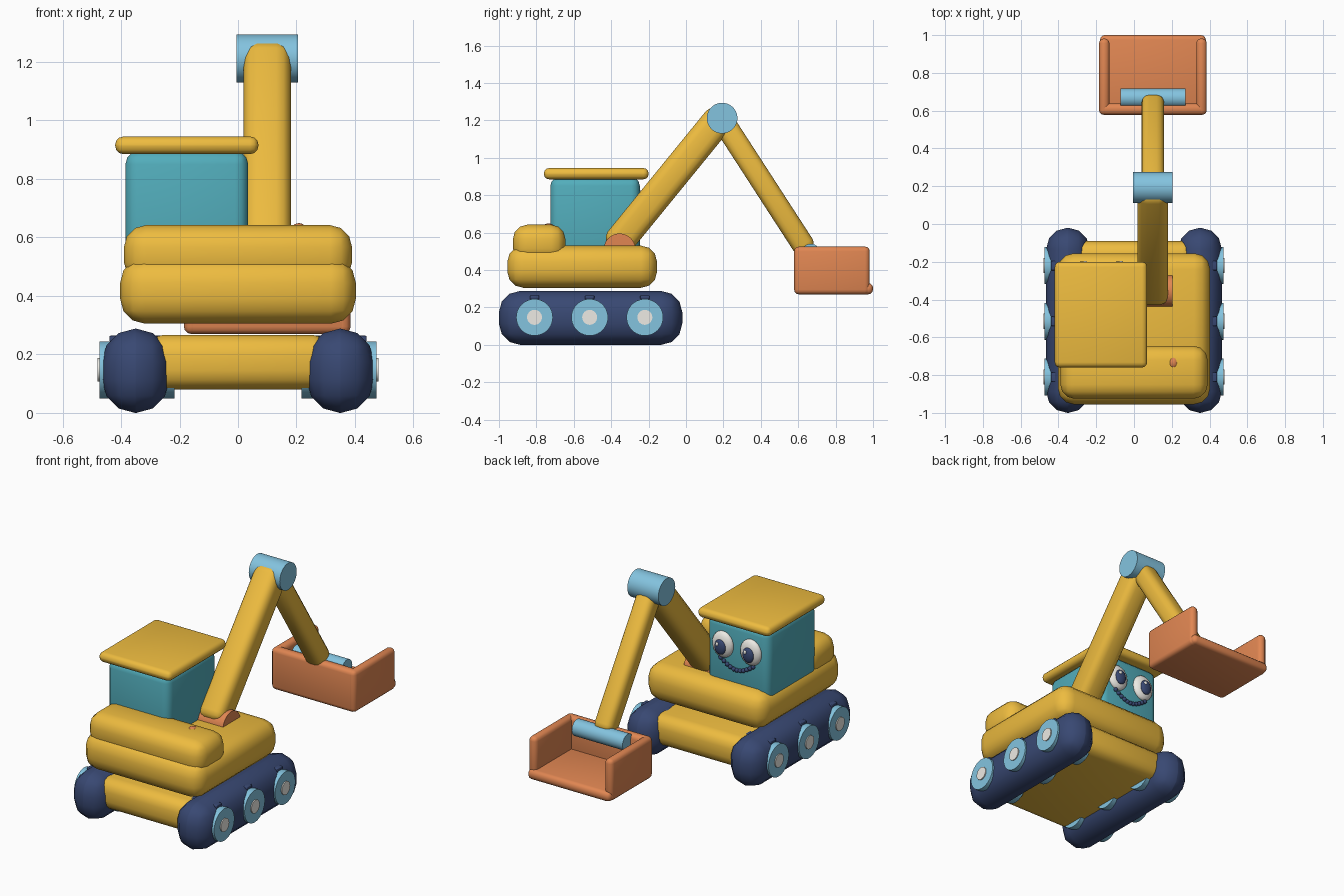
import bpy, bmesh
from math import radians, pi, cos, atan2, hypot
from mathutils import Matrix, Vector

if "Cube" in bpy.data.objects:
    bpy.data.objects.remove(bpy.data.objects["Cube"])


def material(name, rgb):
    m = bpy.data.materials.new(name)
    m.diffuse_color = (*rgb, 1)
    m.use_nodes = True
    m.node_tree.nodes["Principled BSDF"].inputs["Base Color"].default_value = m.diffuse_color
    return m


YELLOW = material("yellow", (0.85, 0.50, 0.05))
TEAL = material("teal", (0.085, 0.42, 0.50))
NAVY = material("navy", (0.04, 0.065, 0.17))
BLUE = material("light_blue", (0.23, 0.55, 0.74))
ORANGE = material("orange", (0.75, 0.24, 0.085))
WHITE = material("white", (0.85, 0.83, 0.78))


def finish(name, bm, mat):
    me = bpy.data.meshes.new(name)
    bm.to_mesh(me)
    bm.free()
    me.materials.append(mat)
    ob = bpy.data.objects.new(name, me)
    bpy.context.collection.objects.link(ob)
    bpy.ops.object.select_all(action='DESELECT')
    ob.select_set(True)
    bpy.context.view_layer.objects.active = ob
    bpy.ops.object.shade_smooth_by_angle(angle=radians(40))
    return ob


def rounded_box(name, lo, hi, bevel, mat, place=None):
    """Box between two corners with rounded edges."""
    lo, hi = Vector(lo), Vector(hi)
    bm = bmesh.new()
    bmesh.ops.create_cube(bm, size=1)
    for v in bm.verts:
        v.co = Vector(a * b for a, b in zip(v.co, hi - lo)) + (lo + hi) / 2
    bmesh.ops.bevel(bm, geom=bm.edges[:], offset=bevel, segments=3,
                    profile=0.5, affect='EDGES', clamp_overlap=True)
    if place:
        bm.transform(place)
    return finish(name, bm, mat)


def x_cylinder(name, x0, x1, y, z, r, mat):
    """Cylinder lying along x."""
    bm = bmesh.new()
    m = Matrix.Translation(((x0 + x1) / 2, y, z)) @ Matrix.Rotation(pi / 2, 4, 'Y')
    bmesh.ops.create_cone(bm, cap_ends=True, segments=40, radius1=r, radius2=r,
                          depth=abs(x1 - x0), matrix=m)
    return finish(name, bm, mat)


def ellipsoid(name, centre, radii, mat, seg=24):
    bm = bmesh.new()
    m = Matrix.Translation(centre) @ Matrix.Diagonal((*radii, 1))
    bmesh.ops.create_uvsphere(bm, u_segments=seg, v_segments=seg // 2, radius=1, matrix=m)
    return finish(name, bm, mat)


def arm(name, a, b, width, bevel, mat):
    """Rounded square beam between two (y, z) points at x = 0.1."""
    dy, dz = b[0] - a[0], b[1] - a[1]
    place = Matrix.Translation((0.1, *a)) @ Matrix.Rotation(atan2(dz, dy), 4, 'X')
    h = width / 2
    return rounded_box(name, (-h, 0, -h), (h, hypot(dy, dz), h), bevel, mat, place)


# Undercarriage: tracks, wheels, hubs and cleats on both sides
for s, side in ((-1, "left"), (1, "right")):
    rounded_box(f"{side}_track", (s * 0.35 - 0.115, -1.0, 0),
                (s * 0.35 + 0.115, -0.02, 0.288), 0.113, NAVY)
    for i, y in enumerate((-0.81, -0.515, -0.22), 1):
        x_cylinder(f"{side}_wheel_{i}", s * 0.218, s * 0.474, y, 0.147, 0.098, BLUE)
        x_cylinder(f"{side}_hub_{i}", s * 0.40, s * 0.48, y, 0.147, 0.04, WHITE)
        rounded_box(f"{side}_cleat_{i}", (s * 0.35 - 0.09, y - 0.025, 0.244),
                    (s * 0.35 + 0.09, y + 0.025, 0.264), 0.005, NAVY)
rounded_box("chassis", (-0.32, -0.93, 0.08), (0.32, -0.09, 0.267), 0.065, YELLOW)

# Upper body, rear counterweight and its knob
rounded_box("body", (-0.403, -0.955, 0.305), (0.403, -0.155, 0.53), 0.085, YELLOW)
rounded_box("counterweight", (-0.39, -0.925, 0.44), (0.39, -0.645, 0.642), 0.075, YELLOW)
ellipsoid("knob", (0.208, -0.735, 0.622), (0.028, 0.035, 0.027), ORANGE)

# Cab and roof
rounded_box("cab", (-0.385, -0.725, 0.45), (0.035, -0.247, 0.895), 0.045, TEAL)
rounded_box("roof", (-0.42, -0.76, 0.885), (0.07, -0.20, 0.945), 0.028, YELLOW)

# Face on the +y side of the cab
for s, side in ((-1, "left"), (1, "right")):
    x = -0.175 + s * 0.095
    ellipsoid(f"{side}_eye", (x, -0.245, 0.745), (0.07, 0.034, 0.08), WHITE)
    ellipsoid(f"{side}_pupil", (x, -0.216, 0.738), (0.037, 0.018, 0.046), NAVY)
    ellipsoid(f"{side}_glint", (x + 0.012, -0.203, 0.757), (0.011, 0.007, 0.012), WHITE, 12)
for i in range(11):
    t = -1 + i / 5
    ellipsoid(f"smile_{i + 1}", (-0.175 + 0.11 * t, -0.243, 0.66 - 0.05 * cos(t * pi / 2)),
              (0.013, 0.013, 0.013), NAVY, 12)

# Arm: pivot, boom, elbow, stick and bucket pin
x_cylinder("boom_pivot", -0.005, 0.205, -0.355, 0.51, 0.085, ORANGE)
arm("boom", (-0.387, 0.516), (0.20, 1.236), 0.162, 0.05, YELLOW)
x_cylinder("elbow", -0.005, 0.205, 0.193, 1.212, 0.082, BLUE)
arm("stick", (0.185, 1.215), (0.648, 0.50), 0.12, 0.04, YELLOW)
x_cylinder("bucket_pin", -0.072, 0.272, 0.667, 0.49, 0.05, BLUE)

# Bucket: floor, back and two side plates, open at the front
rounded_box("bucket_floor", (-0.18, 0.58, 0.27), (0.38, 1.0, 0.33), 0.025, ORANGE)
rounded_box("bucket_back", (-0.18, 0.578, 0.27), (0.38, 0.638, 0.525), 0.025, ORANGE)
for x, side in ((-0.185, "left"), (0.33, "right")):
    rounded_box(f"bucket_{side}_side", (x, 0.578, 0.27), (x + 0.055, 0.982, 0.525), 0.025, ORANGE)
